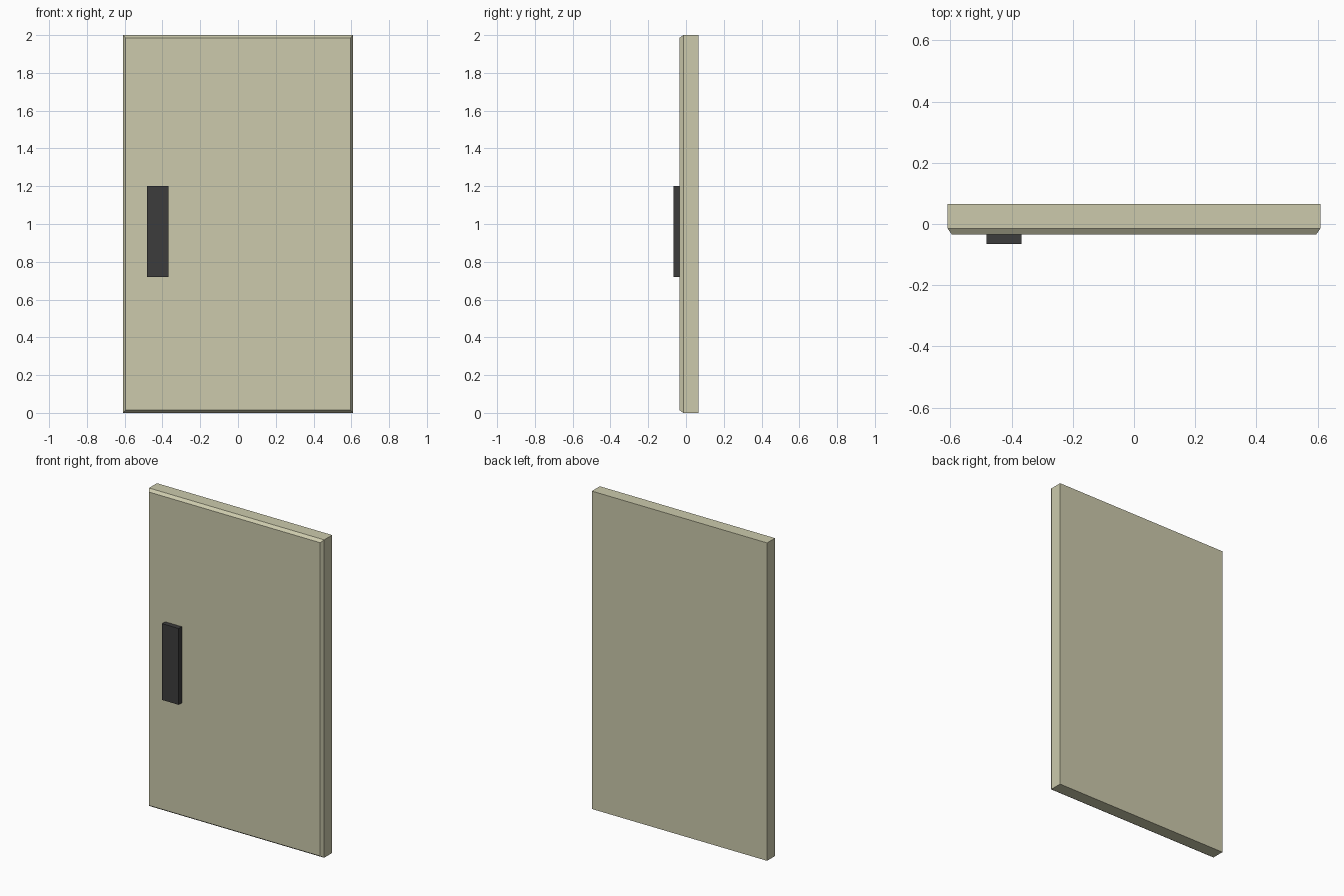
import bpy, bmesh

if "Cube" in bpy.data.objects:
    bpy.data.objects.remove(bpy.data.objects["Cube"])


def material(name, color):
    m = bpy.data.materials.new(name)
    m.diffuse_color = (*color, 1.0)
    m.use_nodes = True
    m.node_tree.nodes["Principled BSDF"].inputs["Base Color"].default_value = m.diffuse_color
    return m


def box(name, x, y, z, mat, chamfer=0.0):
    """Box spanning the given ranges; chamfer insets the front (-y) face."""
    bm = bmesh.new()
    bmesh.ops.create_cube(bm, size=1.0)
    for v in bm.verts:
        v.co = [lo + (c + 0.5) * (hi - lo) for c, (lo, hi) in zip(v.co, (x, y, z))]
    bm.normal_update()
    if chamfer:
        front = min(bm.faces, key=lambda f: f.calc_center_median().y)
        bmesh.ops.inset_region(bm, faces=[front], thickness=chamfer, depth=chamfer)
    bmesh.ops.recalc_face_normals(bm, faces=bm.faces)
    me = bpy.data.meshes.new(name)
    bm.to_mesh(me)
    bm.free()
    me.materials.append(mat)
    ob = bpy.data.objects.new(name, me)
    bpy.context.collection.objects.link(ob)
    return ob


cream = material("cream paint", (0.604, 0.591, 0.413))
black = material("dark handle", (0.046, 0.046, 0.046))

# Door slab with chamfered front edge
box("door_panel", (-0.61, 0.61), (-0.014, 0.065), (0.0, 2.0), cream, chamfer=0.02)

# Flat pull handle on the front
box("door_handle", (-0.483, -0.367), (-0.065, -0.034), (0.72, 1.2), black)
